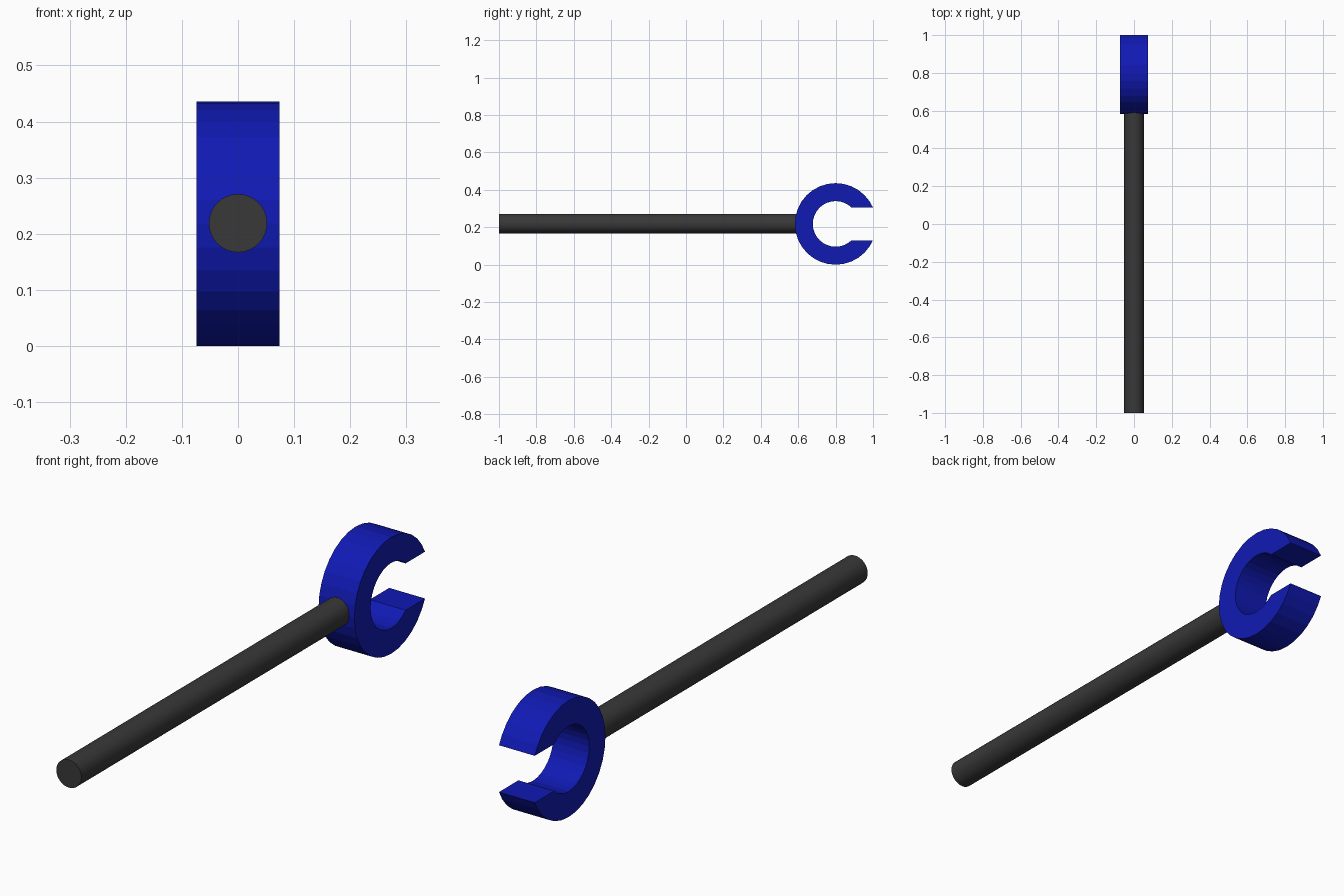
import bpy, bmesh
from math import sin, cos, asin, sqrt, pi

if "Cube" in bpy.data.objects:
    bpy.data.objects.remove(bpy.data.objects["Cube"])

CY, CZ = 0.80, 0.218          # ring centre
R_OUT, R_IN = 0.218, 0.122    # ring radii
SLOT = 0.0875                 # half height of the jaw opening
HALF_W = 0.074                # half thickness of the ring
SIDES = 32


def paint(obj, name, color):
    mat = bpy.data.materials.new(name)
    mat.diffuse_color = (*color, 1)
    mat.use_nodes = True
    mat.node_tree.nodes["Principled BSDF"].inputs["Base Color"].default_value = mat.diffuse_color
    obj.data.materials.append(mat)


def open_arc(r):
    """Arc in (y, z), starting and ending on the slot edges."""
    start = asin(SLOT / r)
    angles = [2 * pi * k / SIDES for k in range(SIDES)]
    inner = [(r * cos(a), r * sin(a)) for a in angles
             if start + 0.001 < a < 2 * pi - start - 0.001]
    tip = sqrt(r * r - SLOT * SLOT)
    return [(tip, SLOT)] + inner + [(tip, -SLOT)]


# Open-ended jaw: C-shaped profile extruded along x
bm = bmesh.new()
profile = open_arc(R_OUT) + open_arc(R_IN)[::-1]
verts = [bm.verts.new((-HALF_W, CY + y, CZ + z)) for y, z in profile]
face = bm.faces.new(verts)
ext = bmesh.ops.extrude_face_region(bm, geom=[face], use_keep_orig=True)
moved = [g for g in ext["geom"] if isinstance(g, bmesh.types.BMVert)]
bmesh.ops.translate(bm, verts=moved, vec=(2 * HALF_W, 0, 0))
bmesh.ops.recalc_face_normals(bm, faces=bm.faces)
mesh = bpy.data.meshes.new("jaw")
bm.to_mesh(mesh)
bm.free()
jaw = bpy.data.objects.new("jaw", mesh)
bpy.context.collection.objects.link(jaw)
paint(jaw, "blue", (0.005, 0.01, 0.45))

# Round handle, its far end buried in the back of the jaw
y0, y1 = -1.0, 0.62
bpy.ops.mesh.primitive_cylinder_add(
    vertices=SIDES, radius=0.052, depth=y1 - y0,
    location=(0, (y0 + y1) / 2, CZ + 0.001), rotation=(pi / 2, 0, 0))
handle = bpy.context.object
handle.name = "handle"
paint(handle, "dark_grey", (0.04, 0.04, 0.04))
